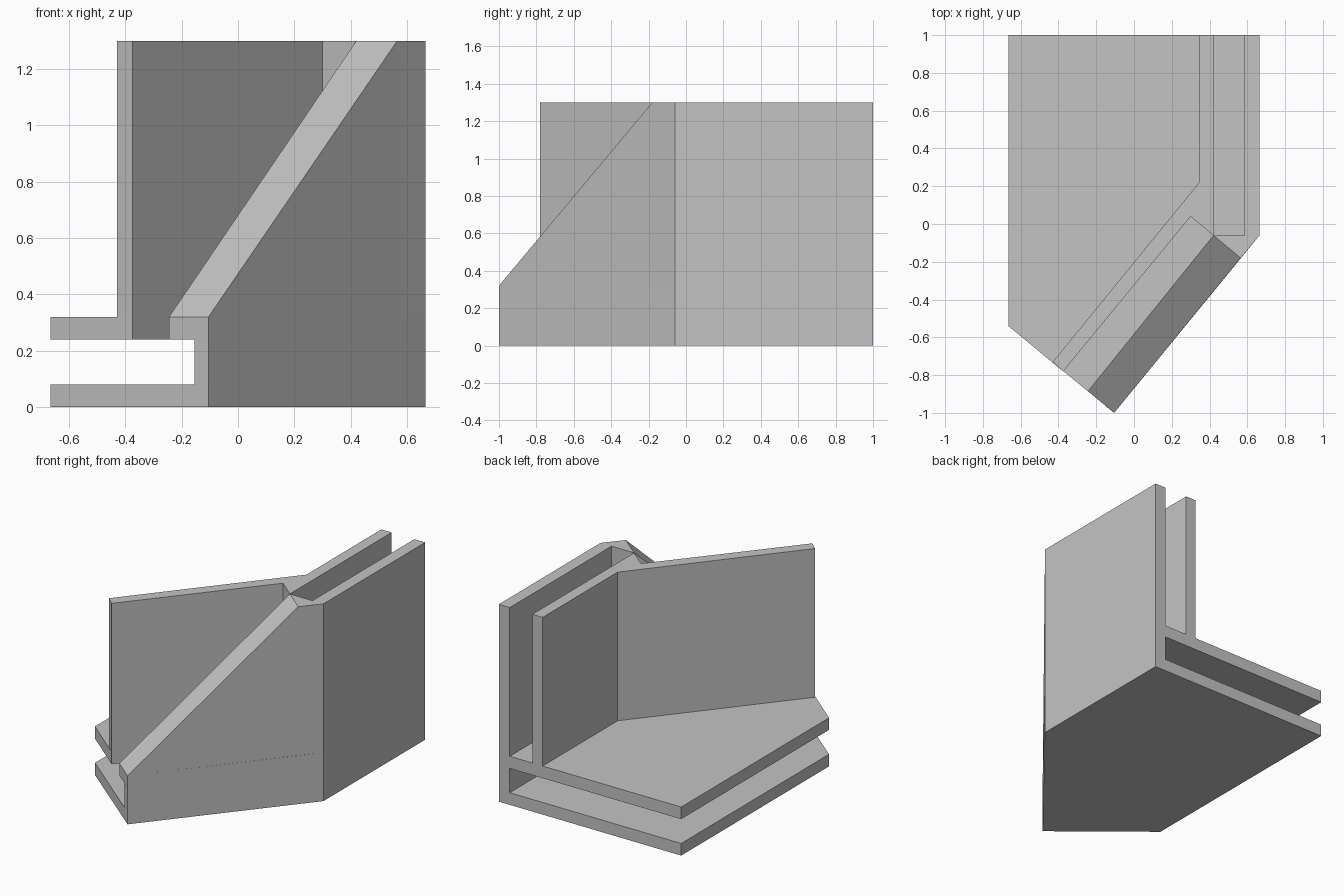
import bpy
import bmesh

cube = bpy.data.objects.get("Cube")
if cube:
    bpy.data.objects.remove(cube, do_unlink=True)

grey = bpy.data.materials.new("plain grey")
grey.use_nodes = True
grey.diffuse_color = (0.55, 0.55, 0.55, 1)
grey.node_tree.nodes["Principled BSDF"].inputs["Base Color"].default_value = grey.diffuse_color

# Heights of the layers
FLOOR, GAP, SHELF, TOP = 0.08, 0.24, 0.32, 1.3


def prism(name, plan, low, high):
    """Upright prism over a plan; high is one height or one per corner."""
    tops = high if isinstance(high, list) else [high] * len(plan)
    bm = bmesh.new()
    lower = [bm.verts.new((x, y, low)) for x, y in plan]
    upper = [bm.verts.new((x, y, z)) for (x, y), z in zip(plan, tops)]
    bm.faces.new(lower)
    bm.faces.new(upper)
    for i in range(len(plan)):
        j = (i + 1) % len(plan)
        bm.faces.new((lower[i], lower[j], upper[j], upper[i]))
    bmesh.ops.remove_doubles(bm, verts=bm.verts, dist=0.0001)
    bmesh.ops.recalc_face_normals(bm, faces=bm.faces)
    mesh = bpy.data.meshes.new(name)
    bm.to_mesh(mesh)
    bm.free()
    mesh.materials.append(grey)
    obj = bpy.data.objects.new(name, mesh)
    bpy.context.collection.objects.link(obj)
    return obj


# Shared plan corners
back_left, back_right = (0.665, 1), (-0.665, 1)
bend, nose, tail = (0.665, -0.06), (-0.105, -1), (-0.665, -0.54)
brace_end, brace_top = (-0.245, -0.885), (0.565, -0.18)
slot_inner, slot_outer, slot_front = (0.30, 0.04), (0.42, -0.06), (-0.375, -0.78)

# Bottom plate
prism("floor_plate", [back_right, back_left, bend, nose, tail], 0, FLOOR)

# Outer web closing the lower channel
prism("lower_web", [back_left, bend, nose, (-0.155, -0.96), (0.585, -0.06), (0.585, 1)],
      FLOOR, GAP)

# Upper plate, with the slanted slot left open
prism("shelf_plate", [back_right, back_left, bend, nose, brace_end, slot_outer,
                      slot_inner, slot_front, tail], GAP, SHELF)

# Bent inner wall
prism("inner_wall", [(0.345, 1), (0.42, 1), slot_outer, slot_inner, slot_front,
                     (-0.43, -0.73), (0.345, 0.22)], SHELF, TOP)

# Straight outer wall with the solid corner
prism("outer_wall", [(0.585, 1), back_left, bend, brace_top, slot_outer,
                     (0.585, -0.06)], SHELF, TOP)

# Sloping brace running down to the nose
prism("sloped_brace", [nose, brace_top, slot_outer, brace_end], SHELF,
      [SHELF, TOP, TOP, SHELF])
